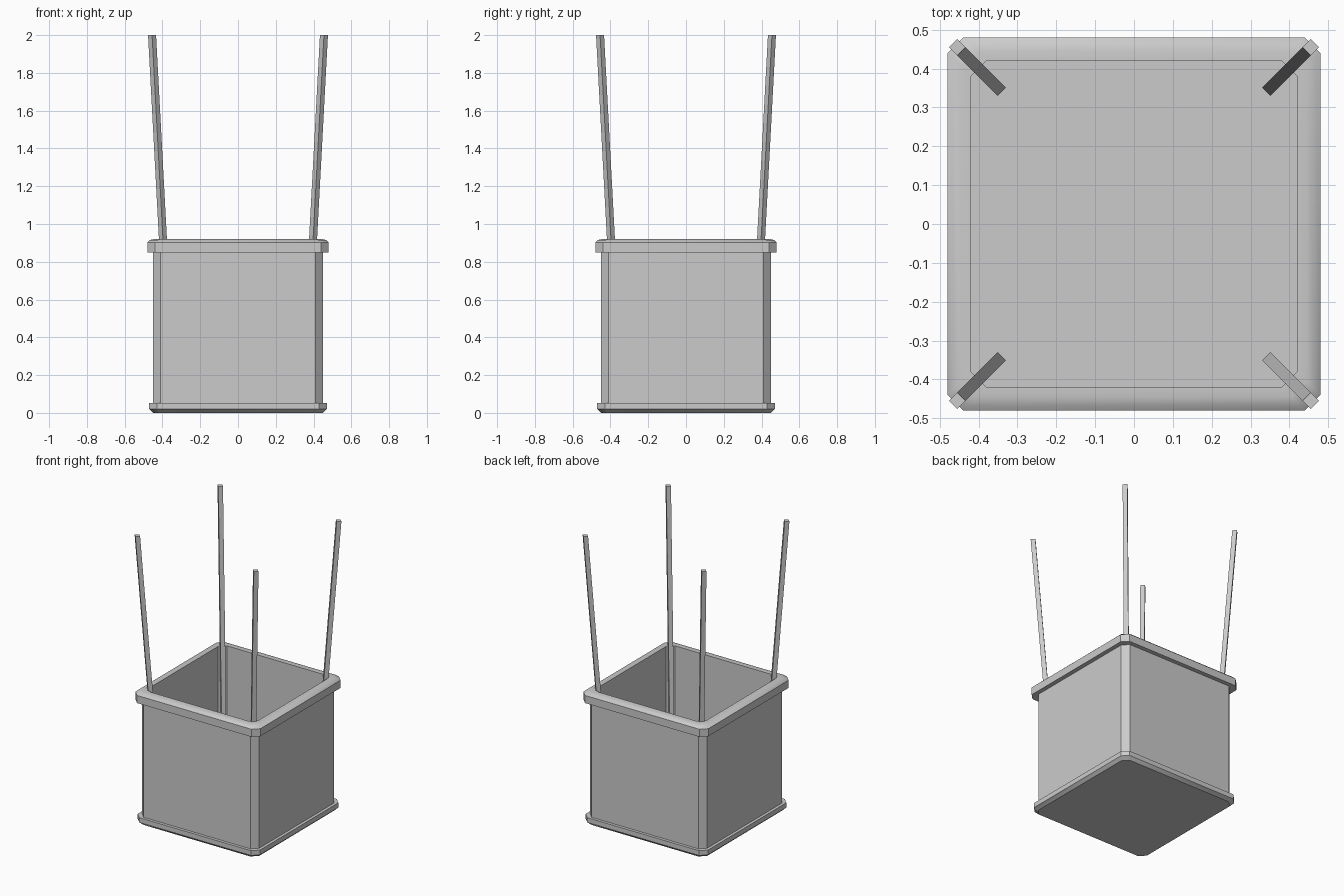
import bpy, bmesh, math
from mathutils import Vector

if "Cube" in bpy.data.objects:
    bpy.data.objects.remove(bpy.data.objects["Cube"])


def finish(name, bm):
    bmesh.ops.recalc_face_normals(bm, faces=bm.faces)
    mesh = bpy.data.meshes.new(name)
    bm.to_mesh(mesh)
    bm.free()
    obj = bpy.data.objects.new(name, mesh)
    bpy.context.collection.objects.link(obj)
    bpy.ops.object.select_all(action='DESELECT')
    obj.select_set(True)
    bpy.context.view_layer.objects.active = obj
    bpy.ops.object.shade_smooth_by_angle(angle=math.radians(30))
    return obj


def loft(name, profile, closed):
    """Sweep (half width, z) points around a square with cut corners."""
    bm = bmesh.new()
    c = 0.04
    rings = []
    for r, z in profile:
        corners = [(r, -r + c), (r, r - c), (r - c, r), (-r + c, r),
                   (-r, r - c), (-r, -r + c), (-r + c, -r), (r - c, -r)]
        rings.append([bm.verts.new((x, y, z)) for x, y in corners])
    pairs = list(zip(rings, rings[1:]))
    if closed:
        pairs.append((rings[-1], rings[0]))
    else:
        bm.faces.new(rings[0])
        bm.faces.new(rings[-1])
    for a, b in pairs:
        for i in range(8):
            j = (i + 1) % 8
            bm.faces.new((a[i], a[j], b[j], b[i]))
    return finish(name, bm)


def pole(name, sx, sy):
    """Thin square pole leaning outwards along the diagonal."""
    bm = bmesh.new()
    h = 0.015 * math.sqrt(2)
    rings = []
    for d, z in ((0.351, 0.05), (0.455, 2.0)):
        rings.append([bm.verts.new(Vector((sx * d + ox, sy * d + oy, z)))
                      for ox, oy in ((h, 0), (0, h), (-h, 0), (0, -h))])
    a, b = rings
    bm.faces.new(a)
    bm.faces.new(b)
    for i in range(4):
        j = (i + 1) % 4
        bm.faces.new((a[i], a[j], b[j], b[i]))
    return finish(name, bm)


# Floor slab with bevelled underside
loft("basket_base", [(0.45, 0), (0.47, 0.02), (0.47, 0.053)], False)

# Hollow side walls
loft("basket_walls", [(0.45, 0.05), (0.45, 0.86), (0.42, 0.86), (0.42, 0.05)], True)

# Rounded rim
loft("basket_rim", [(0.42, 0.85), (0.48, 0.85), (0.48, 0.903), (0.467, 0.915),
                    (0.445, 0.92), (0.42, 0.92)], True)

# Corner poles
for side, sx in (("left", -1), ("right", 1)):
    for end, sy in (("front", -1), ("back", 1)):
        pole(f"pole_{end}_{side}", sx, sy)
